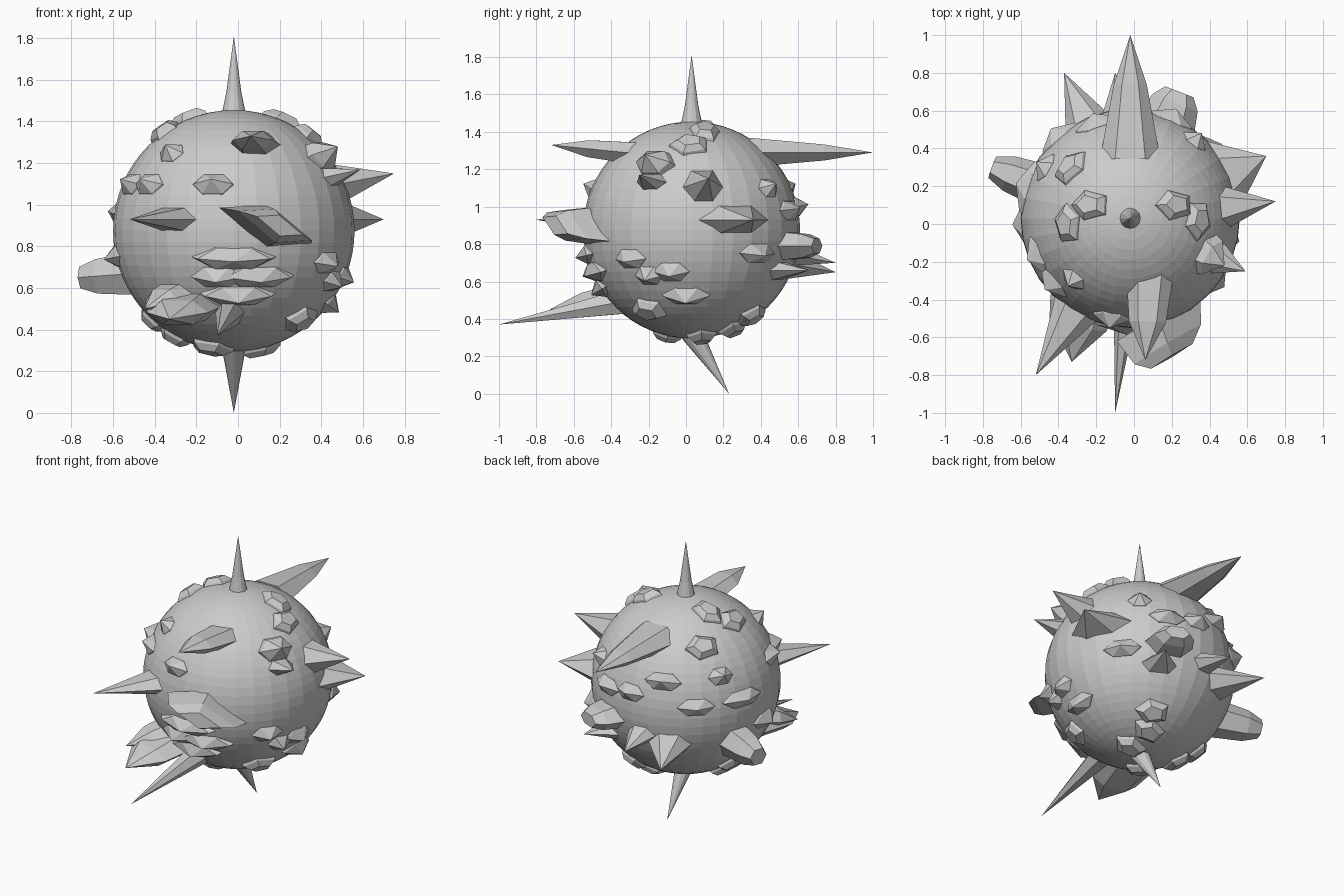
import bpy, bmesh, math
from mathutils import Vector

if "Cube" in bpy.data.objects:
    bpy.data.objects.remove(bpy.data.objects["Cube"])

CENTRE = Vector((-.02, .03, .875))
RADIUS = .58
INSET = .06

pale_grey = bpy.data.materials.new("pale_grey")
pale_grey.use_nodes = True
pale_grey.diffuse_color = (.6, .6, .6, 1)
shader = pale_grey.node_tree.nodes["Principled BSDF"]
shader.inputs["Base Color"].default_value = pale_grey.diffuse_color


def finish(name, bm):
    """Turn a bmesh into a grey, flat shaded object."""
    bmesh.ops.recalc_face_normals(bm, faces=bm.faces)
    mesh = bpy.data.meshes.new(name)
    bm.to_mesh(mesh)
    bm.free()
    mesh.materials.append(pale_grey)
    obj = bpy.data.objects.new(name, mesh)
    bpy.context.collection.objects.link(obj)
    return obj


def loft(name, root, tip, width, height, middle=None, blunt=0, sides=6):
    """Faceted spike from root to tip; middle is (fraction, scale) of an extra ring."""
    root, tip = Vector(root), Vector(tip)
    axis = (tip - root).normalized()
    up = Vector((0, 0, 1)) if abs(axis.z) < .9 else Vector((0, 1, 0))
    side = axis.cross(up).normalized()
    up = side.cross(axis)
    bm = bmesh.new()

    def ring(fraction, scale):
        spot = root.lerp(tip, fraction)
        turns = [math.tau * i / sides for i in range(sides)]
        return [bm.verts.new(spot + scale * (side * math.cos(a) * width + up * math.sin(a) * height))
                for a in turns]

    def bridge(lower, upper):
        for i in range(sides):
            j = (i + 1) % sides
            bm.faces.new([lower[i], lower[j], upper[j], upper[i]])

    last = ring(0, 1)
    bm.faces.new(last)
    if middle:
        upper = ring(*middle)
        bridge(last, upper)
        last = upper
    if blunt:
        upper = ring(1, blunt)
        bridge(last, upper)
        bm.faces.new(upper)
    else:
        point = bm.verts.new(tip)
        for i in range(sides):
            bm.faces.new([last[i], last[(i + 1) % sides], point])
    return finish(name, bm)


def horn(name, tip, width, height, shift=(0, 0, 0), **shape):
    """Spike lying level, rooted on the body straight behind its tip, plus a shift of the root."""
    tip = Vector(tip)
    offset = tip - CENTRE
    flat = Vector((offset.x, offset.y, 0)).normalized()
    reach = math.sqrt((RADIUS - INSET) ** 2 - offset.z ** 2)
    root = CENTRE + flat * reach + Vector((0, 0, offset.z)) + Vector(shift)
    return loft(name, root, tip, width, height, **shape)


def on_body(face, across, z):
    """Point of the body surface on one face, given its sideways place and its height."""
    rise = z - CENTRE.z
    if face in ("front", "back"):
        span = across - CENTRE.x
        depth = math.sqrt(max(0, RADIUS ** 2 - span ** 2 - rise ** 2))
        return CENTRE + Vector((span, depth if face == "back" else -depth, rise))
    span = across - CENTRE.y
    depth = math.sqrt(max(0, RADIUS ** 2 - span ** 2 - rise ** 2))
    return CENTRE + Vector((depth if face == "left" else -depth, span, rise))


# Round body
bm = bmesh.new()
bmesh.ops.create_uvsphere(bm, u_segments=32, v_segments=32, radius=RADIUS)
bmesh.ops.translate(bm, verts=bm.verts, vec=CENTRE)
finish("body", bm)

# Round needles at the poles
top = CENTRE + Vector((0, 0, RADIUS - INSET / 2))
bottom = CENTRE - Vector((0, 0, RADIUS - INSET / 2))
loft("top_needle", top, (top.x, top.y, 1.81), INSET, INSET, middle=(.3, .6), sides=12)
loft("bottom_needle", bottom, (bottom.x, .23, 0), INSET, INSET, sides=12)

# Large horns, pointed or with a kinked blade
blade = {"middle": (.6, .55)}
paddle = {"middle": (.6, .75)}
block = {"middle": (.7, .8), "blunt": .5}
horn("back_horn", (-.02, 1, 1.29), width=.16, height=.09, **blade)
horn("upper_front_horn", (.06, -.72, 1.33), width=.13, height=.07, shift=(.08, 0, -.05), **paddle)
horn("lower_front_horn", (-.1, -1, .37), width=.08, height=.08, shift=(0, -.2, .13))
horn("front_right_horn", (-.52, -.8, .93), width=.14, height=.07)
horn("lower_front_right_horn", (-.33, -.73, .45), width=.2, height=.09, shift=(-.1, 0, .08), **paddle)
horn("lower_right_horn", (-.45, -.55, .5), width=.13, height=.08, shift=(0, 0, .1), **paddle)

horn("left_horn", (.75, .12, 1.15), width=.14, height=.13, shift=(0, 0, -.06))
horn("left_back_horn", (.7, .36, .93), width=.22, height=.1)
horn("left_front_horn", (.59, -.25, 1.17), width=.13, height=.08, shift=(0, 0, -.06))
horn("left_upper_horn", (.48, -.22, 1.28), width=.14, height=.1, shift=(.04, 0, -.1), **paddle)
horn("right_horn", (-.75, .3, .65), width=.12, height=.12, shift=(0, 0, .02), **block)

horn("back_right_horn", (-.37, .8, .65), width=.16, height=.11, shift=(0, 0, .05))
horn("back_middle_horn", (-.1, .8, .7), width=.12, height=.08, shift=(0, 0, .05))
horn("back_left_horn", (.24, .7, .79), width=.16, height=.09, **block)
horn("lower_back_horn", (.3, .66, .66), width=.14, height=.07)

# Slab on the front, sheared so that it slants down towards the left
slab = horn("front_slab", (.2, -.7, .9), width=.23, height=.1, shift=(0, 0, -.03), sides=4, **block)
for v in slab.data.vertices:
    lean = v.co.x - .2
    v.co.z -= lean * .4
    v.co.y += lean * .3

# Short thorns: place across the face, height, half width
thorns = {
    "front": [(-.12, 1.1, .12), (-.43, 1.1, .12), (-.02, .74, .22), (.1, .65, .2), (-.1, .65, .15),
              (0, .56, .2), (-.32, 1.25, .09)],
    "left": [(-.3, .72, .12), (-.2, .63, .1), (-.08, .65, .12), (0, .52, .15), (.44, 1.1, .09)],
    "right": [(-.17, 1.1, .13), (.2, .96, .17), (0, .75, .13), (.3, 1.12, .1)],
    "back": [(0, 1, .12), (-.2, 1.1, .14), (-.4, .95, .14), (.2, .98, .14), (.42, .75, .14)],
}
for face, places in thorns.items():
    for i, (across, z, width) in enumerate(places):
        foot = on_body(face, across, z)
        out = (foot - CENTRE).normalized()
        loft(f"{face}_thorn_{i}", foot - out * INSET, foot + out * INSET, width, INSET * 1.2, middle=(.5, .8))

# Low broad bumps near the poles: place across the face, height
bumps = {
    "left": [(.1, 1.4), (.02, 1.33), (.25, .35), (.35, .42), (-.2, .45)],
    "right": [(.1, 1.41), (0, 1.35), (.3, 1.28), (-.1, .32), (.05, .37), (.1, .45)],
    "back": [(.1, .31)],
}
for face, places in bumps.items():
    for i, (across, z) in enumerate(places):
        foot = on_body(face, across, z)
        out = (foot - CENTRE).normalized()
        loft(f"{face}_bump_{i}", foot - out * INSET, foot + out * INSET * .6, .13, .1, sides=5, **block)
